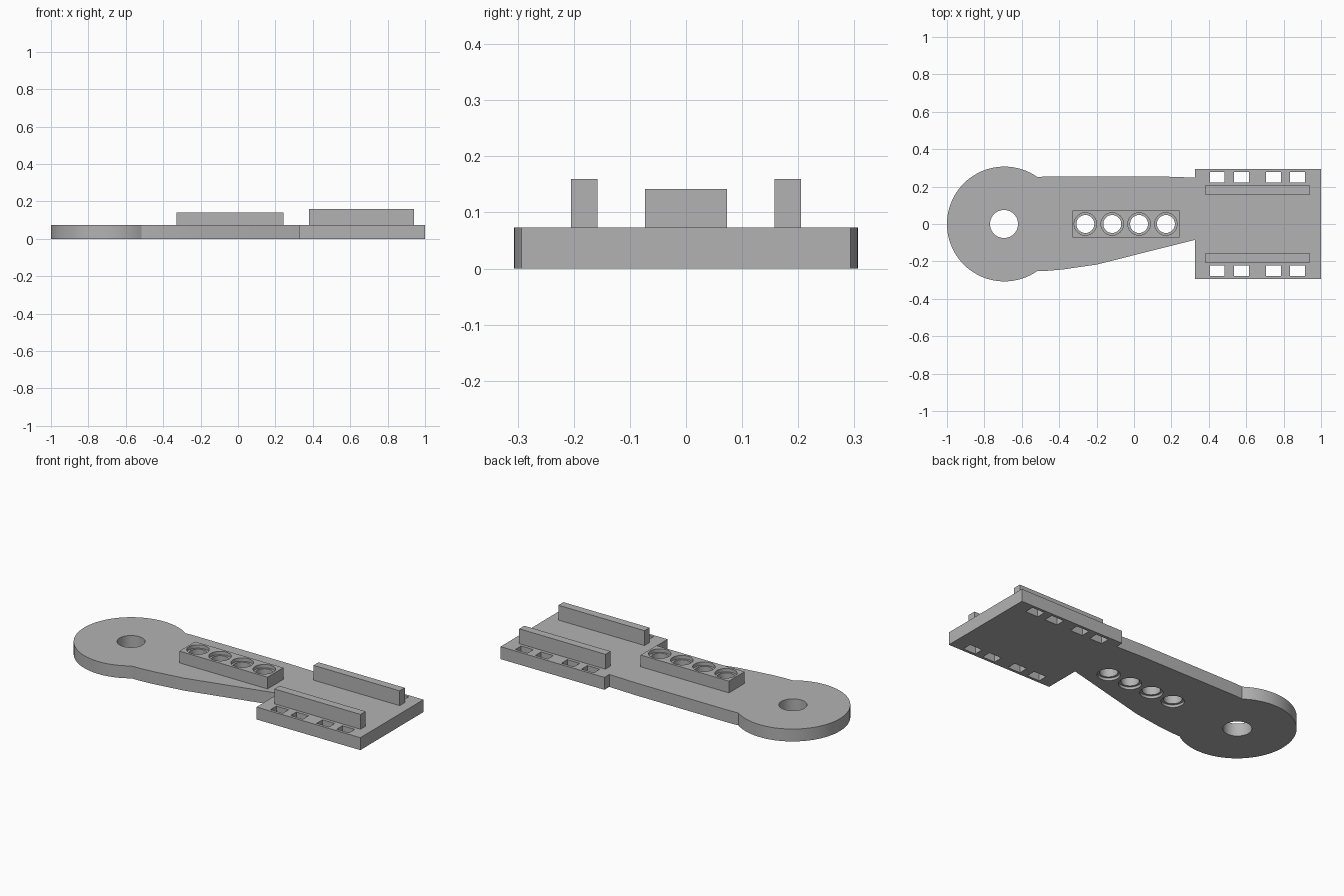
import bpy, bmesh
from math import sin, cos, pi, radians

cube = bpy.data.objects.get("Cube")
if cube:
    bpy.data.objects.remove(cube, do_unlink=True)

grey = bpy.data.materials.new("plain grey")
grey.use_nodes = True
colour = (0.45, 0.45, 0.45, 1)
grey.diffuse_color = colour
grey.node_tree.nodes["Principled BSDF"].inputs["Base Color"].default_value = colour


def prism(name, outline, z0, z1):
    """Extrude a counter-clockwise outline from z0 to z1."""
    bm = bmesh.new()
    base = bm.faces.new([bm.verts.new((x, y, z0)) for x, y in outline])
    top = bmesh.ops.extrude_face_region(bm, geom=[base])["geom"]
    verts = [v for v in top if isinstance(v, bmesh.types.BMVert)]
    bmesh.ops.translate(bm, vec=(0, 0, z1 - z0), verts=verts)
    bmesh.ops.recalc_face_normals(bm, faces=bm.faces)
    mesh = bpy.data.meshes.new(name)
    bm.to_mesh(mesh)
    bm.free()
    mesh.materials.append(grey)
    obj = bpy.data.objects.new(name, mesh)
    bpy.context.collection.objects.link(obj)
    return obj


def rect(x0, x1, y0, y1):
    return [(x0, y0), (x1, y0), (x1, y1), (x0, y1)]


def arc(cx, cy, r, a0, a1, n):
    return [(cx + r * cos(a0 + (a1 - a0) * i / n), cy + r * sin(a0 + (a1 - a0) * i / n))
            for i in range(n + 1)]


def circle(cx, cy, r, n=40):
    return arc(cx, cy, r, 0, 2 * pi, n)[:-1]


def activate(obj):
    bpy.ops.object.select_all(action="DESELECT")
    obj.select_set(True)
    bpy.context.view_layer.objects.active = obj


def cut(targets, outline, z0, z1):
    """Cut a prism out of every target, then discard the cutter."""
    cutter = prism("cutter", outline, z0, z1)
    cutter.hide_render = True
    for obj in targets:
        mod = obj.modifiers.new("cut", "BOOLEAN")
        mod.operation = "DIFFERENCE"
        mod.solver = "EXACT"
        mod.object = cutter
        activate(obj)
        bpy.ops.object.modifier_apply(modifier=mod.name)
    bpy.data.objects.remove(cutter, do_unlink=True)


THICK, HEADER_TOP, RAIL_TOP = 0.073, 0.142, 0.16
DISC_X, DISC_R = -0.693, 0.307

# Base plate: round end, tapering arm and rectangular pad
outline = arc(DISC_X, 0, DISC_R, radians(55), radians(305), 60)
outline += [(-0.46, -0.25), (-0.38, -0.243), (-0.2, -0.217), (0.325, -0.085)]
outline += rect(0.325, 1, -0.293, 0.293)
outline += [(0.325, 0.248), (0.15, 0.254), (-0.46, 0.254)]
plate = prism("base_plate", outline, 0, THICK)

# Raised block along the arm
header = prism("hole_block", rect(-0.33, 0.243, -0.073, 0.073), THICK, HEADER_TOP)

# Pivot hole in the round end
cut([plate], circle(DISC_X - 0.002, 0, 0.075), -0.05, 0.2)

# Stepped holes through the block and the arm
for i in range(4):
    x = -0.26 + i * 0.1435
    cut([plate, header], circle(x, 0, 0.048), -0.05, 0.2)
    cut([header], circle(x, 0, 0.06), HEADER_TOP - 0.02, 0.2)
    cut([plate], circle(x, 0, 0.06), -0.05, 0.015)

# Rails and rows of slots on both sides of the pad
for side, sign in (("left", 1), ("right", -1)):
    y0, y1 = sorted((sign * 0.158, sign * 0.205))
    prism("rail_" + side, rect(0.38, 0.94, y0, y1), THICK, RAIL_TOP)
    y0, y1 = sorted((sign * 0.223, sign * 0.277))
    for x in (0.445, 0.575, 0.745, 0.875):
        cut([plate], rect(x - 0.04, x + 0.04, y0, y1), -0.05, 0.2)

# Smooth the round walls, keep the edges crisp
for obj in (plate, header):
    activate(obj)
    bpy.ops.object.shade_smooth_by_angle(angle=radians(25))
